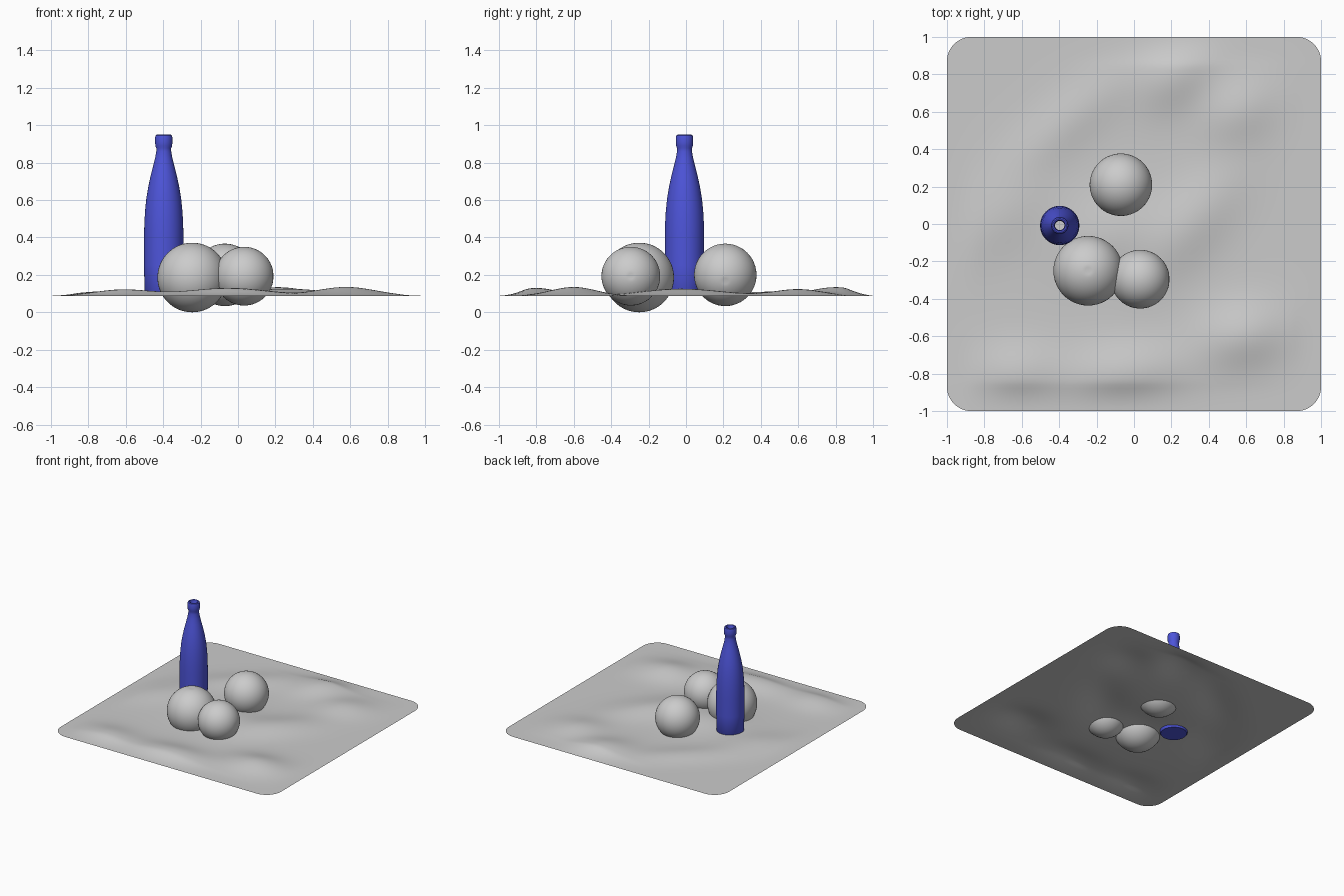
import bpy, bmesh, math
from mathutils import Vector

if "Cube" in bpy.data.objects:
    bpy.data.objects.remove(bpy.data.objects["Cube"])


def material(name, rgb):
    m = bpy.data.materials.new(name)
    m.diffuse_color = (*rgb, 1)
    m.use_nodes = True
    m.node_tree.nodes["Principled BSDF"].inputs["Base Color"].default_value = m.diffuse_color
    return m


GREY = material("light_grey", (0.6, 0.6, 0.6))
BLUE = material("bottle_blue", (0.075, 0.09, 0.7))


def finish(bm, name, mat, loc=(0, 0, 0), angle=60):
    me = bpy.data.meshes.new(name)
    bm.to_mesh(me)
    bm.free()
    me.materials.append(mat)
    ob = bpy.data.objects.new(name, me)
    bpy.context.collection.objects.link(ob)
    ob.location = loc
    bpy.ops.object.select_all(action='DESELECT')
    ob.select_set(True)
    bpy.context.view_layer.objects.active = ob
    bpy.ops.object.shade_smooth_by_angle(angle=math.radians(angle))
    return ob


# Tablecloth: thin sheet with soft folds and rounded corners
FOLDS = [  # x, y, height, length, width, angle in degrees
    (-0.62, -0.80, 0.033, 0.15, 0.11, 0), (-0.05, -0.80, 0.042, 0.22, 0.11, 5),
    (0.58, -0.60, 0.047, 0.16, 0.12, 10), (0.22, 0.80, 0.045, 0.16, 0.12, 40),
    (0.55, 0.60, 0.035, 0.15, 0.12, 30), (-0.35, 0.55, 0.022, 0.32, 0.10, 40),
    (0.30, 0.00, 0.035, 0.26, 0.12, 50), (-0.10, -0.05, 0.030, 0.18, 0.14, 20),
    (-0.70, 0.05, 0.020, 0.22, 0.12, 45), (-0.45, 0.0, 0.010, 0.2, 0.2, 0),
]


def cloth_height(x, y):
    h = 0.0
    for cx, cy, a, l, w, deg in FOLDS:
        c, s = math.cos(math.radians(deg)), math.sin(math.radians(deg))
        u, v = (x - cx) * c + (y - cy) * s, (y - cy) * c - (x - cx) * s
        h += a * math.exp(-0.5 * ((u / l) ** 2 + (v / w) ** 2))
    edge = min(1, (1 - abs(x)) / 0.15) * min(1, (1 - abs(y)) / 0.15)
    return 0.088 + h * max(0, edge)


bm = bmesh.new()
bmesh.ops.create_grid(bm, x_segments=100, y_segments=100, size=1)
R = 0.13
for v in bm.verts:
    x, y = v.co.x, v.co.y
    u, w = (abs(x) - 1 + R) / R, (abs(y) - 1 + R) / R
    if u > 0 and w > 0:
        x = math.copysign(1 - R + R * u * math.sqrt(1 - w * w / 2), x)
        y = math.copysign(1 - R + R * w * math.sqrt(1 - u * u / 2), y)
    v.co = (x, y, cloth_height(x, y))
finish(bm, "tablecloth", GREY)


# Fruit: spheres with a tiny stem dimple at the pole
def fruit(name, loc, r, axis):
    bm = bmesh.new()
    bmesh.ops.create_uvsphere(bm, u_segments=48, v_segments=32, radius=r)
    q = Vector((0, 0, 1)).rotation_difference(Vector(axis))
    for v in bm.verts:
        if v.co.z > 0:
            d = math.hypot(v.co.x, v.co.y) / r
            v.co.z -= 0.03 * r * math.exp(-(d / 0.07) ** 2)
        v.co = q @ v.co
    finish(bm, name, GREY, loc)


fruit("fruit_large", (-0.245, -0.25, 0.186), 0.186, (0, 0, 1))
fruit("fruit_small", (0.033, -0.295, 0.193), 0.157, (1, 0, 0))
fruit("fruit_back", (-0.07, 0.21, 0.200), 0.167, (0.97, 0, -0.2))

# Bottle: turned profile, closed base, open mouth with rolled lip
PROFILE = [(0, 0.087), (0.098, 0.087), (0.103, 0.093), (0.105, 0.25), (0.105, 0.40),
           (0.104, 0.47), (0.100, 0.54), (0.093, 0.61), (0.083, 0.67), (0.070, 0.73),
           (0.057, 0.78), (0.046, 0.825), (0.040, 0.86), (0.040, 0.878), (0.045, 0.890),
           (0.046, 0.91), (0.046, 0.935), (0.043, 0.946), (0.037, 0.950), (0.030, 0.948),
           (0.026, 0.94), (0.025, 0.86)]
bm = bmesh.new()
pts = [bm.verts.new((r, 0, z)) for r, z in PROFILE]
edges = [bm.edges.new(p) for p in zip(pts, pts[1:])]
bmesh.ops.spin(bm, geom=pts + edges, axis=(0, 0, 1), cent=(0, 0, 0),
               angle=math.tau, steps=48)
bmesh.ops.remove_doubles(bm, verts=bm.verts, dist=1e-4)
bmesh.ops.recalc_face_normals(bm, faces=bm.faces)
# make sure the outer wall faces outward
side = max(bm.faces, key=lambda f: f.calc_area() if abs(f.normal.z) < 0.5 else 0)
c = side.calc_center_median()
if side.normal.x * c.x + side.normal.y * c.y < 0:
    bmesh.ops.reverse_faces(bm, faces=bm.faces)
finish(bm, "bottle", BLUE, (-0.397, -0.008, 0), 40)
